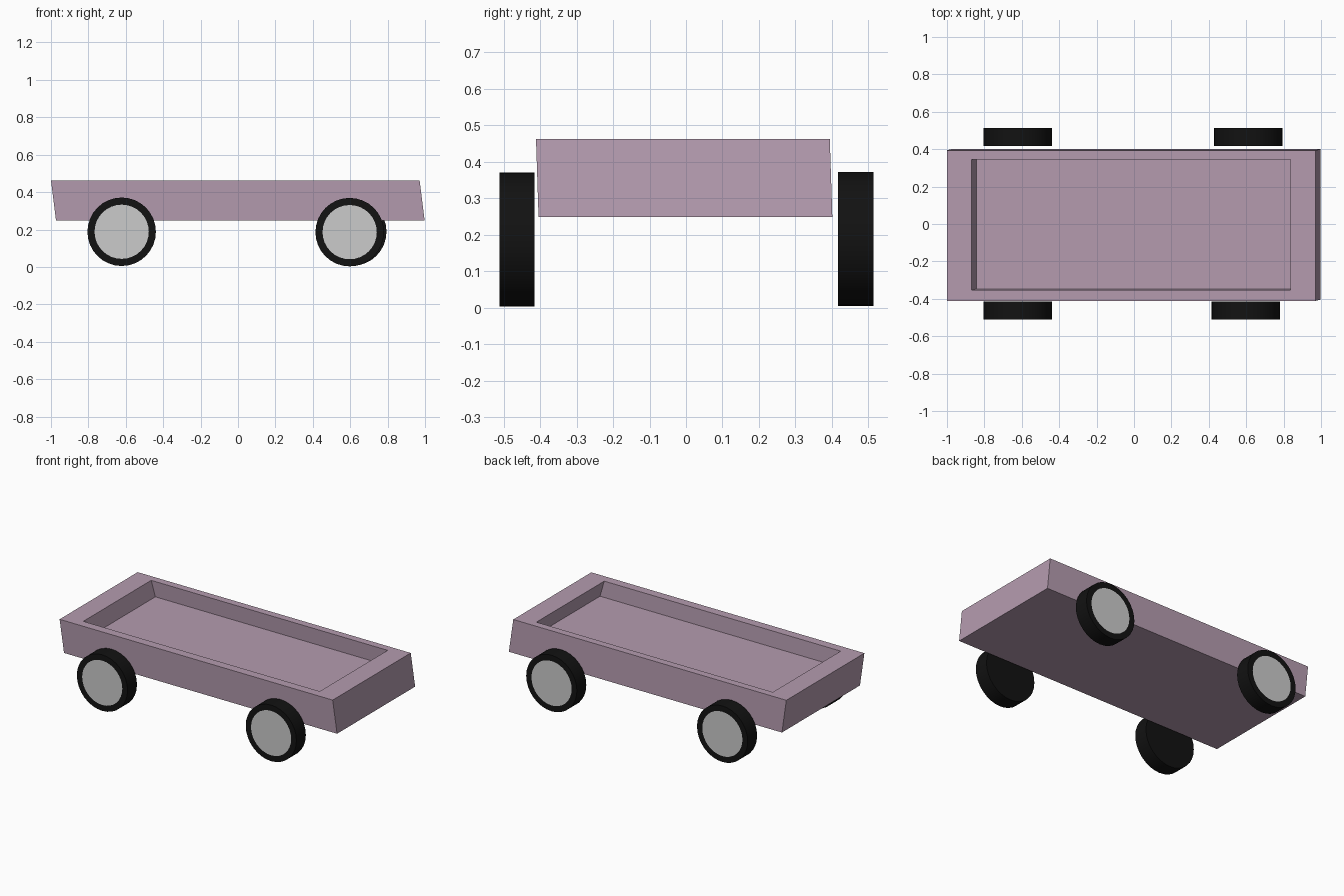
import bpy, bmesh, math
from mathutils import Matrix

if "Cube" in bpy.data.objects:
    bpy.data.objects.remove(bpy.data.objects["Cube"])


def material(name, rgb):
    m = bpy.data.materials.new(name)
    m.diffuse_color = (*rgb, 1)
    m.use_nodes = True
    m.node_tree.nodes["Principled BSDF"].inputs["Base Color"].default_value = m.diffuse_color
    return m


mauve = material("mauve_paint", (0.46, 0.33, 0.43))
black = material("black_rubber", (0.006, 0.006, 0.006))
grey = material("grey_hub", (0.8, 0.8, 0.8))


def finish(name, bm, mats):
    bmesh.ops.recalc_face_normals(bm, faces=bm.faces)
    mesh = bpy.data.meshes.new(name)
    bm.to_mesh(mesh)
    bm.free()
    for m in mats:
        mesh.materials.append(m)
    ob = bpy.data.objects.new(name, mesh)
    bpy.context.collection.objects.link(ob)
    return ob


# Slightly sheared tray: rectangles lofted from underside, up over the rim, down to the floor
bm = bmesh.new()
rings = []
for x0, x1, y0, y1, z in [
    (-0.973, 0.998, -0.404, 0.401, 0.248),   # underside
    (-1.0, 0.971, -0.411, 0.394, 0.463),     # outer rim
    (-0.869, 0.838, -0.354, 0.346, 0.463),   # inner rim
    (-0.843, 0.864, -0.348, 0.352, 0.36),    # tray floor
]:
    rings.append([bm.verts.new((x, y, z)) for x, y in
                  ((x0, y0), (x1, y0), (x1, y1), (x0, y1))])
for a, b in zip(rings, rings[1:]):
    for i in range(4):
        j = (i + 1) % 4
        bm.faces.new((a[i], a[j], b[j], b[i]))
bm.faces.new(rings[0])
bm.faces.new(rings[-1])
finish("tray_body", bm, [mauve])


# Wheels: black cylinder with a flush grey hub on the outer face only
def wheel(name, x, y, z):
    side = math.copysign(1, y)
    bm = bmesh.new()
    bmesh.ops.create_cone(bm, cap_ends=True, segments=32,
                          radius1=0.183, radius2=0.183, depth=0.097)
    bm.faces.ensure_lookup_table()
    outer = max(bm.faces, key=lambda f: f.calc_center_median().z)
    bmesh.ops.inset_region(bm, faces=[outer], thickness=0.038)
    outer.material_index = 1
    for f in bm.faces:
        f.smooth = len(f.verts) == 4 and abs(f.normal.z) < 0.5
    for e in bm.edges:
        e.smooth = not (len(e.link_faces) == 2 and e.calc_face_angle(0) > 0.6)
    bm.transform(Matrix.Translation((x, y, z)) @
                 Matrix.Rotation(-side * math.pi / 2, 4, 'X'))
    finish(name, bm, [black, grey])


wheel("front_left_wheel", -0.622, -0.463, 0.188)
wheel("front_right_wheel", 0.597, -0.463, 0.186)
wheel("back_left_wheel", -0.622, 0.465, 0.188)
wheel("back_right_wheel", 0.611, 0.465, 0.189)
